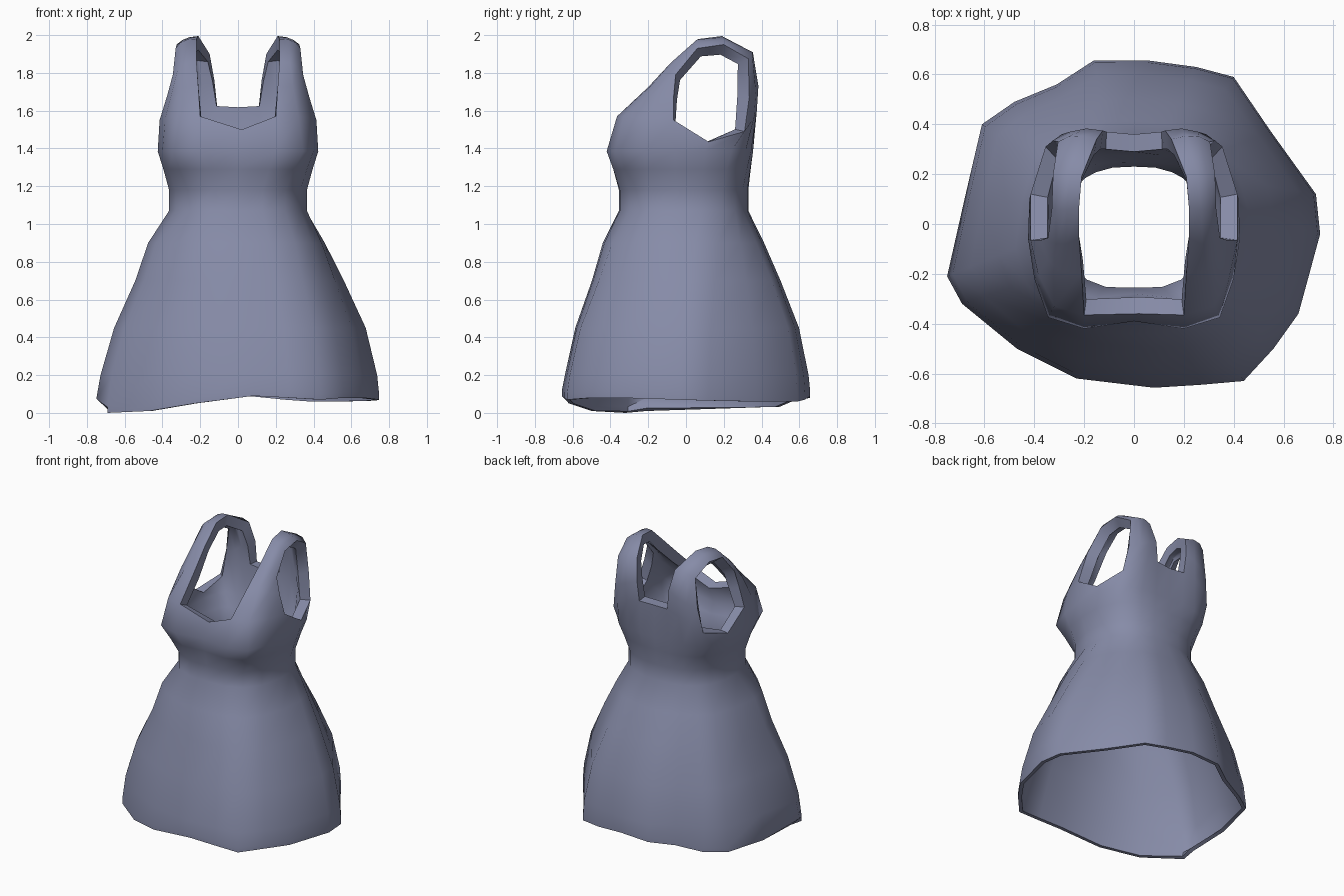
import bpy, bmesh, math
from mathutils import Vector

if "Cube" in bpy.data.objects:
    bpy.data.objects.remove(bpy.data.objects["Cube"])

N = 20  # columns around the dress, starting front centre and running toward +x


def full(half):
    """Mirror an 11-point right half outline into a closed 20-point ring."""
    pts = [Vector(p) for p in half]
    return pts + [Vector((-p.x, p.y, p.z)) for p in pts[-2:0:-1]]


def at(half, z):
    return full([(x, y, z) for x, y in half])


# Cross-sections
hem = [Vector(p) for p in [
    (.08, -.657, .09), (.27, -.645, .08), (.44, -.63, .07), (.56, -.5, .08), (.66, -.36, .08),
    (.747, -.04, .07), (.73, .12, .065), (.55, .37, .06), (.40, .59, .06), (.25, .63, .07),
    (.05, .657, .09), (-.16, .657, .08), (-.31, .56, .06), (-.48, .49, .03), (-.61, .4, .03),
    (-.68, .1, .02), (-.75, -.21, .01), (-.69, -.32, 0), (-.47, -.5, .01), (-.23, -.62, .05)]]
waist = [(0, -.355), (.13, -.35), (.25, -.3), (.33, -.2), (.365, -.05), (.36, .08),
         (.32, .19), (.26, .26), (.19, .3), (.1, .325), (0, .33)]
bust = [(0, -.39), (.2, -.42), (.345, -.375), (.4, -.22), (.425, -.06), (.42, .1),
        (.375, .24), (.31, .315), (.22, .345), (.11, .355), (0, .355)]
top = [(.02, -.36, 1.5), (.2, -.365, 1.57), (.32, -.33, 1.57), (.385, -.2, 1.56),
       (.415, -.065, 1.55), (.415, .12, 1.435), (.355, .31, 1.49), (.29, .36, 1.56),
       (.2, .375, 1.6), (.11, .37, 1.62), (0, .36, 1.615)]

# Strap stations: neck edge, armhole edge, outward bulge
strap = [((.21, -.2, 1.725), (.375, -.065, 1.68), (.03, -.04, .02)),
         ((.22, -.06, 1.86), (.345, -.055, 1.79), (.015, -.025, .02)),
         ((.22, .07, 1.98), (.33, .06, 1.93), (.015, -.01, .015)),
         ((.21, .19, 1.995), (.325, .2, 1.95), (.01, 0, .01)),
         ((.15, .34, 1.9), (.305, .33, 1.875), (.01, .02, .02)),
         ((.125, .375, 1.76), (.325, .335, 1.67), (0, .025, 0))]

bm = bmesh.new()
weights = []


def add(p, w):
    weights.append(w)
    return bm.verts.new(p)


# Skirt: flares from the waist, a little fuller toward the right and back;
# the hem tucks inward at its left corner
w_ring, b_ring = at(waist, 1.07), at(bust, 1.40)
low = [p.copy() for p in hem]
low[16].x = -.68
rows = [[add(p, .25) for p in low],
        [add(p + Vector((0, 0, .065 if i == 16 else .03)), .25) for i, p in enumerate(hem)]]
for z, narrow, wide, wt in [(.2, .94, .98, .27), (.45, .75, .83, .3),
                            (.7, .46, .53, .3), (.9, .29, .25, .45)]:
    ring = []
    for a, b in zip(w_ring, hem):
        d = .5 + .5 * (b.x + b.y) / (1.414 * math.hypot(b.x, b.y))
        p = a.lerp(b, narrow + (wide - narrow) * d)
        p.z = z
        ring.append(add(p, wt))
    rows.append(ring)

# Waist and bodice, ending at the neckline and armhole edge
rows.append([add(p, .85) for p in w_ring])
rows.append([add(p, 1) for p in at(waist, 1.18)])
for z, t, wt in [(1.29, .5, .95), (1.385, 1, .8)]:
    ring = []
    for a, b in zip(w_ring, b_ring):
        p = a.lerp(b, t)
        p.z = z
        ring.append(add(p, wt))
    rows.append(ring)
rows.append([add(p, .7) for p in full(top)])

for lo, hi in zip(rows, rows[1:]):
    for i in range(N):
        j = (i + 1) % N
        bm.faces.new((lo[i], lo[j], hi[j], hi[i]))

# Shoulder straps bridge the front top edge to the back top edge
edge = rows[-1]
for s in (1, -1):
    lines = [[edge[(s * i) % N] for i in (1, 2, 3, 4)]]
    for inner, outer, bulge in strap:
        line = []
        for k in range(4):
            p = Vector(inner).lerp(Vector(outer), k / 3)
            p += Vector(bulge) * math.sin(math.pi * k / 3)
            p.x *= s
            line.append(add(p, .75))
        lines.append(line)
    lines.append([edge[(s * i) % N] for i in (9, 8, 7, 6)])
    for a, b in zip(lines, lines[1:]):
        for k in range(3):
            quad = (a[k], a[k + 1], b[k + 1], b[k])
            bm.faces.new(quad if s > 0 else quad[::-1])

mesh = bpy.data.meshes.new("dress")
bm.to_mesh(mesh)
bm.free()
dress = bpy.data.objects.new("dress", mesh)
bpy.context.collection.objects.link(dress)

# Slate blue cloth
cloth = bpy.data.materials.new("slate_cloth")
cloth.diffuse_color = (.24, .26, .39, 1)
cloth.use_nodes = True
cloth.node_tree.nodes["Principled BSDF"].inputs["Base Color"].default_value = cloth.diffuse_color
mesh.materials.append(cloth)

# Cloth thickness grows inward, thin at the hem and thick at the waist
group = dress.vertex_groups.new(name="thickness")
for i, w in enumerate(weights):
    group.add([i], w, 'REPLACE')
solid = dress.modifiers.new("cloth", 'SOLIDIFY')
solid.thickness = .1
solid.offset = -1
solid.vertex_group = "thickness"

bpy.context.view_layer.objects.active = dress
dress.select_set(True)
bpy.ops.object.modifier_apply(modifier=solid.name)
bpy.ops.object.shade_smooth_by_angle(angle=math.radians(50))
